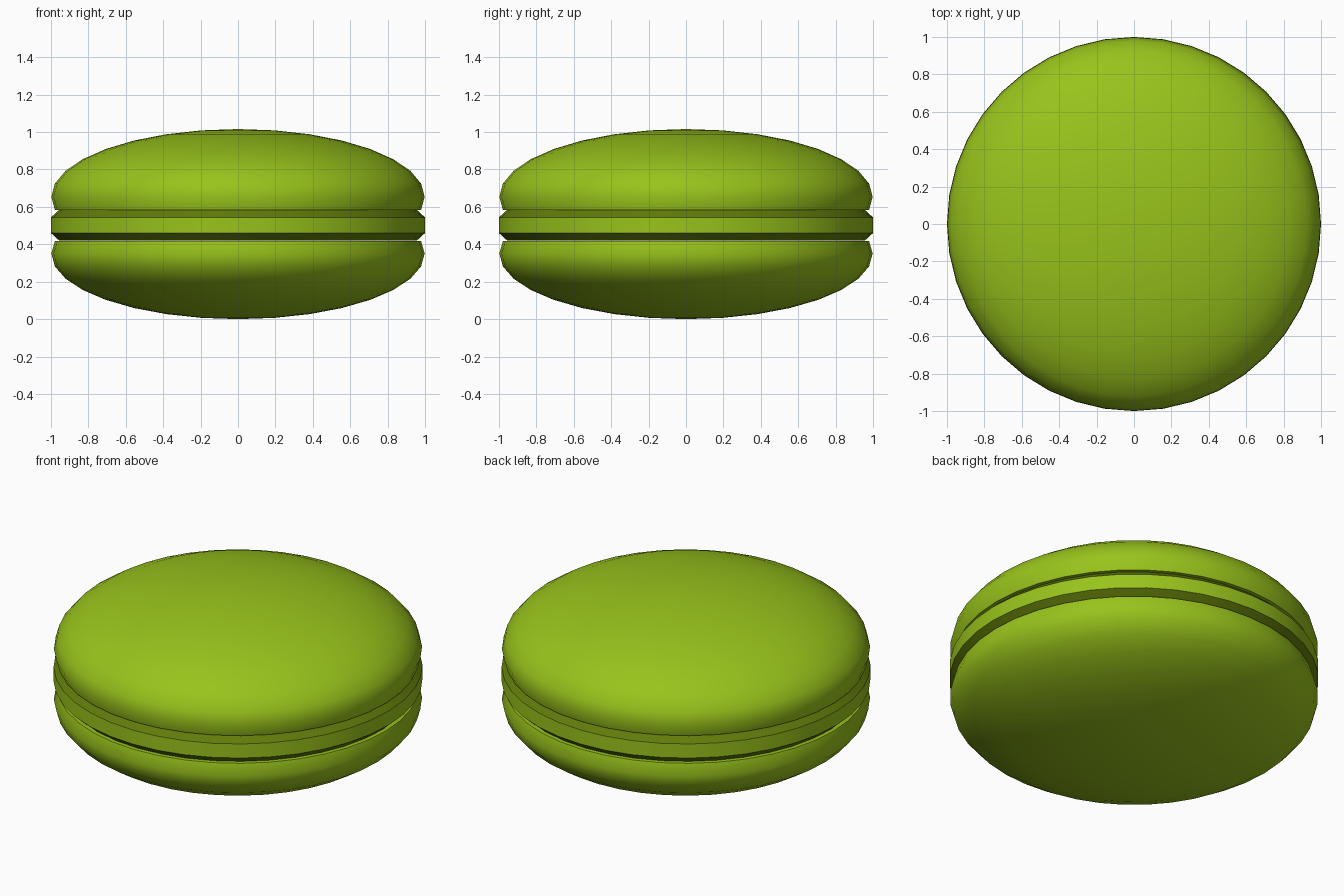
import bpy, bmesh, math

if "Cube" in bpy.data.objects:
    bpy.data.objects.remove(bpy.data.objects["Cube"])

SIDES = 40
RINGS = 16
MID_Z = 0.502      # middle of the filling
SHELL_R = 0.998    # horizontal shell radius


def flat_colour(name, r, g, b):
    mat = bpy.data.materials.new(name)
    mat.diffuse_color = (r, g, b, 1.0)
    mat.use_nodes = True
    mat.node_tree.nodes["Principled BSDF"].inputs["Base Color"].default_value = mat.diffuse_color
    return mat


green = flat_colour("pistachio green", 0.314, 0.545, 0.011)
dark = flat_colour("dark olive green", 0.12, 0.20, 0.003)


def lathe(name, profile, materials):
    """Revolve (radius, height) points around z; zero radius makes a pole."""
    bm = bmesh.new()
    rings = []
    for r, z in profile:
        if r < 1e-6:
            rings.append([bm.verts.new((0, 0, z))] * SIDES)
        else:
            rings.append([bm.verts.new((r * math.cos(math.tau * i / SIDES),
                                        r * math.sin(math.tau * i / SIDES), z))
                          for i in range(SIDES)])
    for low, high in zip(rings, rings[1:]):
        for i in range(SIDES):
            j = (i + 1) % SIDES
            bm.faces.new(list(dict.fromkeys((low[i], low[j], high[j], high[i]))))
    # close open ends with flat discs
    for ring in (rings[0], rings[-1]):
        if ring[0] is not ring[1]:
            bm.faces.new(ring)
    bmesh.ops.recalc_face_normals(bm, faces=bm.faces)
    # second colour goes on every face that is not an upright wall
    if len(materials) > 1:
        for f in bm.faces:
            f.material_index = int(abs(f.normal.z) > 0.3)
    mesh = bpy.data.meshes.new(name)
    bm.to_mesh(mesh)
    bm.free()
    for mat in materials:
        mesh.materials.append(mat)
    obj = bpy.data.objects.new(name, mesh)
    bpy.context.collection.objects.link(obj)
    bpy.ops.object.select_all(action='DESELECT')
    obj.select_set(True)
    bpy.context.view_layer.objects.active = obj
    bpy.ops.object.shade_smooth_by_angle(angle=math.radians(38))
    return obj


# two domed shells: squashed spheres cut flat one ring past the equator
for name, side, height in (("top_shell", 1, 0.362), ("bottom_shell", -1, 0.350)):
    profile = []
    for k in range(-1, RINGS // 2 + 1):
        a = math.pi * k / RINGS
        profile.append((SHELL_R * math.cos(a),
                        MID_Z + side * (0.152 + height * math.sin(a))))
    lathe(name, profile, [green])

# filling disc: green rim band with dark chamfers
lathe("filling", [(0.955, MID_Z - 0.083), (1.0, MID_Z - 0.042),
                  (1.0, MID_Z + 0.042), (0.955, MID_Z + 0.083)], [green, dark])
